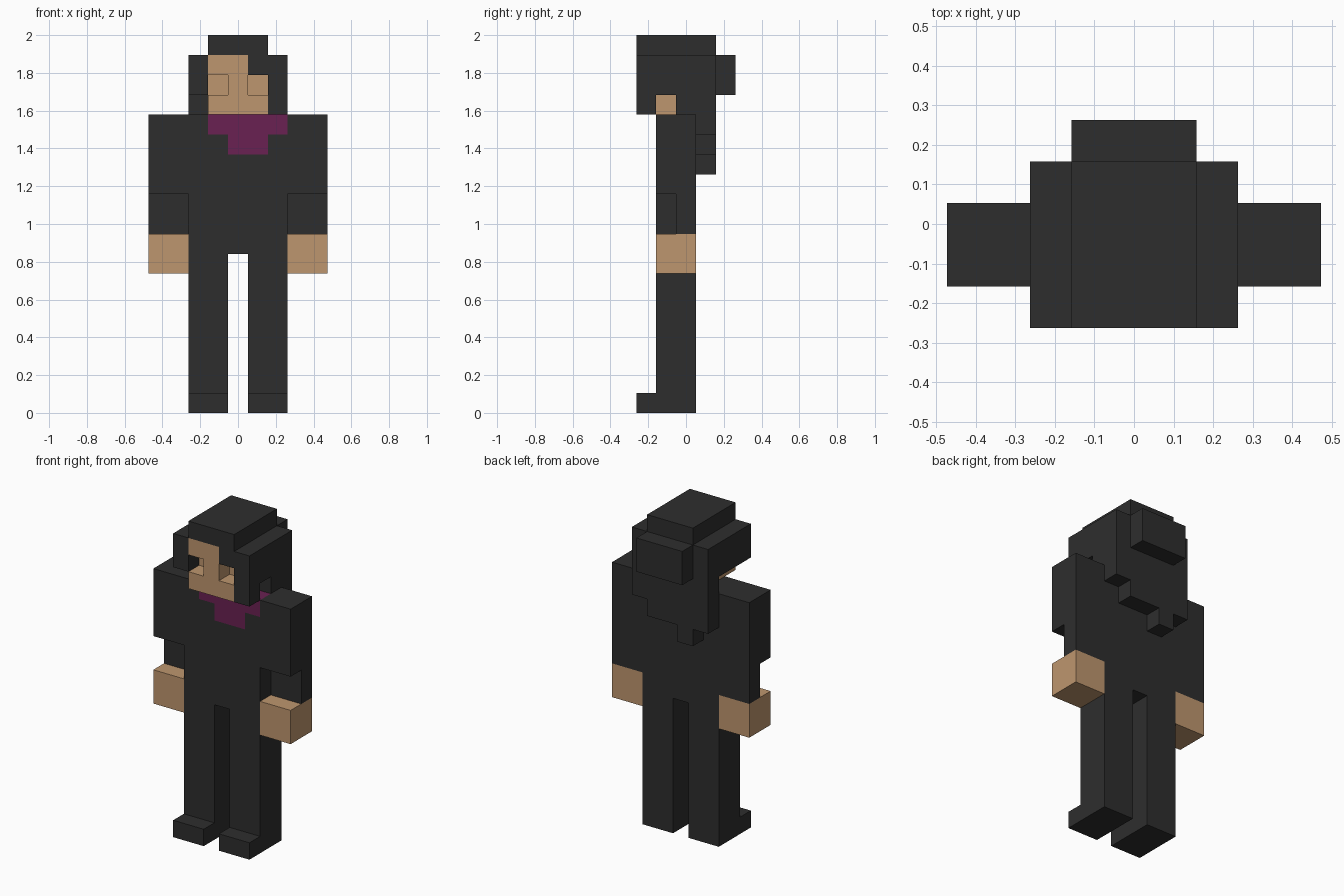
import bpy
import bmesh
import math
from mathutils import Vector

if "Cube" in bpy.data.objects:
    bpy.data.objects.remove(bpy.data.objects["Cube"], do_unlink=True)

UNIT = 2.0 / 19.0  # edge length of one block


def make_material(name, rgb):
    mat = bpy.data.materials.new(name)
    mat.use_nodes = True
    mat.diffuse_color = (*rgb, 1.0)
    bsdf = next(n for n in mat.node_tree.nodes if n.type == "BSDF_PRINCIPLED")
    bsdf.inputs["Base Color"].default_value = (*rgb, 1.0)
    return mat


DARK = make_material("charcoal", (0.027, 0.027, 0.027))
SKIN = make_material("tan skin", (0.515, 0.305, 0.156))
PLUM = make_material("plum", (0.144, 0.015, 0.084))


def cells(*boxes):
    """Blocks covered by boxes given as inclusive (x0, x1, y0, y1, z0, z1)."""
    return {(x, y, z) for x0, x1, y0, y1, z0, z1 in boxes
            for x in range(x0, x1 + 1)
            for y in range(y0, y1 + 1)
            for z in range(z0, z1 + 1)}


def mirrored(blocks):
    return {(-x, y, z) for x, y, z in blocks}


def build(name, blocks, mat):
    """Make one closed mesh from the outer faces of a set of blocks."""
    bm = bmesh.new()
    verts = {}
    for cell in blocks:
        for axis in range(3):
            for sign in (-1, 1):
                near = list(cell)
                near[axis] += sign
                if tuple(near) in blocks:
                    continue
                u, v = (axis + 1) % 3, (axis + 2) % 3
                corners = []
                for a, b in ((-1, -1), (1, -1), (1, 1), (-1, 1))[::sign]:
                    p = [2 * c for c in cell]
                    p[axis] += sign
                    p[u] += a
                    p[v] += b
                    key = tuple(p)
                    if key not in verts:
                        co = Vector((p[0], p[1], p[2] + 1)) * UNIT / 2
                        verts[key] = bm.verts.new(co)
                    corners.append(verts[key])
                bm.faces.new(corners)
    # Merge flat areas into single faces
    bmesh.ops.dissolve_limit(bm, angle_limit=math.radians(1),
                             verts=bm.verts[:], edges=bm.edges[:])
    mesh = bpy.data.meshes.new(name)
    bm.to_mesh(mesh)
    bm.free()
    mesh.materials.append(mat)
    obj = bpy.data.objects.new(name, mesh)
    bpy.context.collection.objects.link(obj)


# Paired limbs: leg with shoe toe, sleeve with notched forearm, hand
limbs = {
    "leg": (cells((1, 2, -1, 0, 0, 7), (1, 2, -2, -2, 0, 0)), DARK),
    "sleeve": (cells((3, 4, -1, 0, 11, 14), (3, 4, 0, 0, 9, 10)), DARK),
    "hand": (cells((3, 4, -1, 0, 7, 8)), SKIN),
}
for part, (blocks, mat) in limbs.items():
    build("left_" + part, blocks, mat)
    build("right_" + part, mirrored(blocks), mat)

# Torso with the scarf set into its upper front
scarf = cells((-1, 2, -1, -1, 14, 14), (0, 1, -1, -1, 13, 13))
build("torso", cells((-2, 2, -1, 0, 8, 14)) - scarf, DARK)
build("scarf", scarf, PLUM)

# Face with two eye sockets and a fringe cut out of the brow
sockets = cells((-1, -1, -2, -2, 16, 16), (1, 1, -2, -2, 16, 16))
fringe = cells((1, 1, -2, -2, 17, 17))
build("face", cells((-1, 1, -2, 0, 15, 17)) - sockets - fringe, SKIN)

# Hair: crown, sides, left lock, and a ragged back
hair = fringe | cells(
    (-1, 1, -2, 1, 18, 18),
    (-2, -2, -2, 1, 16, 17),
    (2, 2, -2, 1, 16, 17),
    (2, 2, -2, -2, 15, 15),
    (2, 2, 0, 1, 15, 15),
    (-2, 2, 1, 1, 14, 17),
    (-2, 1, 1, 1, 13, 13),
    (-1, -1, 1, 1, 12, 12),
)
build("hair", hair, DARK)
build("hair_bun", cells((-1, 1, 2, 2, 16, 17)), DARK)
